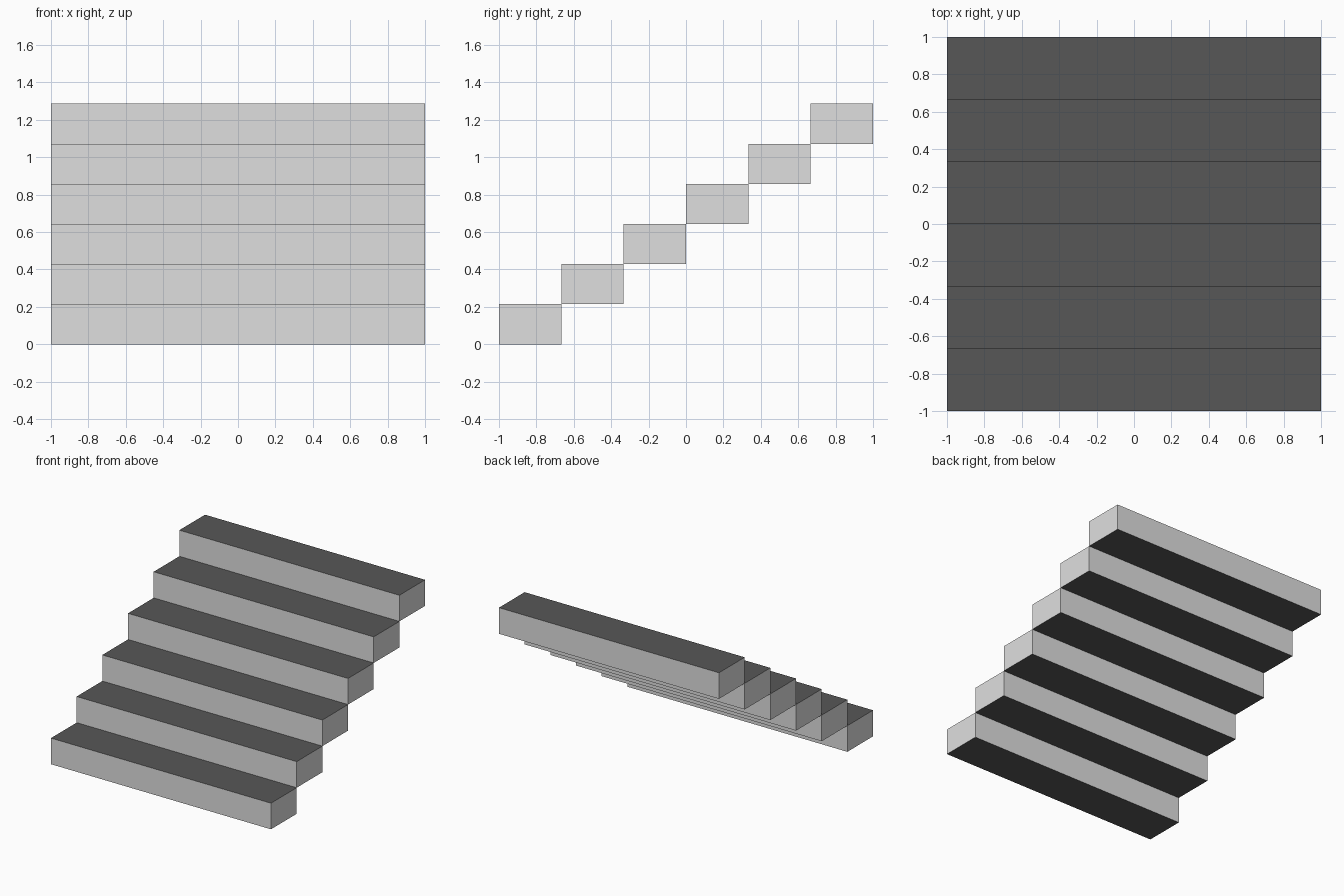
import bpy, bmesh
from mathutils import Matrix

if "Cube" in bpy.data.objects:
    bpy.data.objects.remove(bpy.data.objects["Cube"])

STEPS = 6
WIDTH = 2.0
DEPTH = 2.0 / STEPS
RISE = 1.286 / STEPS


def flat_material(name, value):
    mat = bpy.data.materials.new(name)
    mat.diffuse_color = (value, value, value, 1.0)
    mat.use_nodes = True
    mat.node_tree.nodes["Principled BSDF"].inputs["Base Color"].default_value = mat.diffuse_color
    return mat


side_mat = flat_material("light grey sides", 0.74)
tread_mat = flat_material("dark grey treads", 0.095)


def make_step(i):
    bm = bmesh.new()
    centre = (0, -1 + (i + 0.5) * DEPTH, (i + 0.5) * RISE)
    bmesh.ops.create_cube(
        bm, size=1.0,
        matrix=Matrix.Translation(centre) @ Matrix.Diagonal((WIDTH, DEPTH, RISE, 1)))
    # Dark top and underside, light upright faces
    bm.normal_update()
    for f in bm.faces:
        f.material_index = 1 if abs(f.normal.z) > 0.5 else 0
    name = f"step_{i + 1}"
    mesh = bpy.data.meshes.new(name)
    bm.to_mesh(mesh)
    bm.free()
    mesh.materials.append(side_mat)
    mesh.materials.append(tread_mat)
    bpy.context.collection.objects.link(bpy.data.objects.new(name, mesh))


# Staircase rising towards the back
for i in range(STEPS):
    make_step(i)
